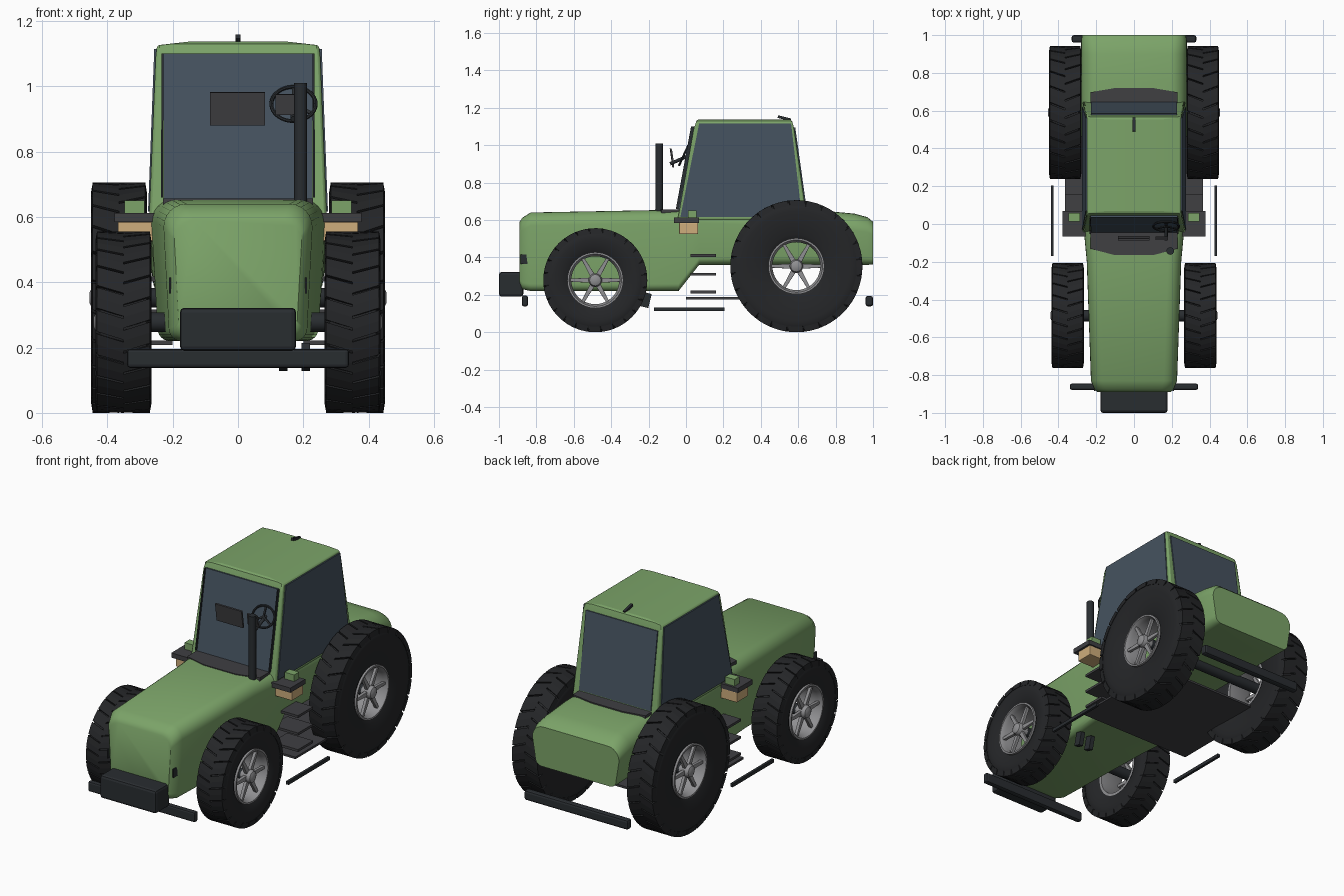
import bpy, bmesh
from math import sin, cos, pi, radians
from mathutils import Vector, Matrix

if "Cube" in bpy.data.objects:
    bpy.data.objects.remove(bpy.data.objects["Cube"])


def material(name, r, g, b):
    m = bpy.data.materials.new(name)
    m.diffuse_color = (r, g, b, 1)
    m.use_nodes = True
    m.node_tree.nodes["Principled BSDF"].inputs["Base Color"].default_value = m.diffuse_color
    return m


GREEN = material("green_paint", .20, .37, .14)
DARK = material("dark_rubber", .018, .019, .021)
BLACK = material("black_steel", .022, .026, .03)
GREY = material("grey_plastic", .05, .05, .055)
GLASS = material("tinted_glass", .06, .085, .115)
AMBER = material("amber_lamp", .62, .42, .2)
STEEL = material("rim_steel", .28, .28, .29)


def finish(name, bm, mat, mirror=False, bevel=0, smooth=None):
    bmesh.ops.recalc_face_normals(bm, faces=bm.faces)
    me = bpy.data.meshes.new(name)
    bm.to_mesh(me)
    bm.free()
    me.materials.append(mat)
    ob = bpy.data.objects.new(name, me)
    bpy.context.collection.objects.link(ob)
    bpy.context.view_layer.objects.active = ob
    for o in bpy.context.selected_objects:
        o.select_set(False)
    ob.select_set(True)
    if bevel:
        b = ob.modifiers.new("bevel", 'BEVEL')
        b.width, b.segments = bevel, 2
    if mirror:
        ob.modifiers.new("mirror", 'MIRROR').use_axis = (True, False, False)
    if smooth:
        bpy.ops.object.shade_smooth_by_angle(angle=radians(smooth))
    return ob


def add_box(bm, lo, hi, tilt=0):
    lo, hi = Vector(lo), Vector(hi)
    m = Matrix.Translation((lo + hi) / 2) @ Matrix.Rotation(radians(tilt), 4, 'X') @ Matrix.Diagonal((*(hi - lo), 1))
    bmesh.ops.create_cube(bm, size=1, matrix=m)


def box(name, lo, hi, mat, mirror=False, bevel=0, tilt=0):
    bm = bmesh.new()
    add_box(bm, lo, hi, tilt)
    return finish(name, bm, mat, mirror, bevel)


def loft(bm, rings, cap=True, loop=False):
    vs = [[bm.verts.new(p) for p in r] for r in rings]
    n = len(rings[0])
    pairs = list(zip(vs, vs[1:])) + ([(vs[-1], vs[0])] if loop else [])
    for a, b in pairs:
        for i in range(n):
            j = (i + 1) % n
            bm.faces.new((a[i], a[j], b[j], b[i]))
    if cap:
        bm.faces.new(vs[0])
        bm.faces.new(vs[-1])


def lathe(name, profile, cy, cz, mat, segs=40, loop=True, smooth=35):
    """Spin (radius, x) points about a wheel axle parallel to x."""
    bm = bmesh.new()
    rings = [[(x, cy + r * cos(2 * pi * i / segs), cz + r * sin(2 * pi * i / segs)) for i in range(segs)]
             for r, x in profile]
    loft(bm, rings, cap=not loop, loop=loop)
    return finish(name, bm, mat, True, smooth=smooth)


def rod(name, a, b, r, mat, segs=16):
    a, b = Vector(a), Vector(b)
    bm = bmesh.new()
    rot = (b - a).to_track_quat('Z', 'Y').to_matrix().to_4x4()
    bmesh.ops.create_cone(bm, cap_ends=True, segments=segs, radius1=r, radius2=r, depth=(b - a).length,
                          matrix=Matrix.Translation((a + b) / 2) @ rot)
    return finish(name, bm, mat, smooth=40)


def panel(name, corners, out, mat, mirror=False):
    """Thin slab over four corner points, thickened along 'out'."""
    bm = bmesh.new()
    o = Vector(out)
    loft(bm, [[Vector(c) - o for c in corners], [Vector(c) + o for c in corners]])
    return finish(name, bm, mat, mirror)


# Body shell: rounded sections along y
def section(y, w, zb, zt, r):
    pts = []
    for sx, sz, a0 in ((1, 1, 0), (-1, 1, 90), (-1, -1, 180), (1, -1, 270)):
        rr = r if sz > 0 else r * .55
        cz = zt - rr if sz > 0 else zb + rr
        k = 1 if sz > 0 else .93
        for i in range(7):
            a = radians(a0 + 15 * i)
            pts.append((sx * (w * k - rr) + rr * cos(a), y, cz + rr * sin(a)))
    return pts


bm = bmesh.new()
loft(bm, [section(*s) for s in (
    (-.89, .195, .25, .59, .06), (-.875, .21, .23, .612, .065), (-.83, .228, .22, .64, .07),
    (-.2, .25, .22, .652, .07), (-.04, .265, .22, .654, .07), (.07, .272, .36, .655, .07),
    (.75, .28, .36, .648, .09), (.9, .28, .36, .634, .09), (.97, .28, .36, .615, .08), (1, .275, .362, .59, .07))])
finish("body_shell", bm, GREEN, smooth=40)

# Cab: tapered shell with a slightly crowned roof
bm = bmesh.new()
loft(bm, [[(-w, y0, z), (w, y0, z), (w, y1, z), (-w, y1, z)] for w, y0, y1, z in (
    (.272, -.045, .648, .6), (.252, .042, .578, 1.09), (.248, .055, .568, 1.126), (.15, .06, .562, 1.137))])
finish("cab", bm, GREEN, bevel=.008, smooth=30)
panel("front_window", [(-.228, -.039, .65), (.228, -.039, .65), (.228, .043, 1.1), (-.228, .043, 1.1)],
      (0, -.008, .001), GLASS)
panel("rear_window", [(-.228, .637, .66), (.228, .637, .66), (.228, .576, 1.095), (-.228, .576, 1.095)],
      (0, .008, .001), GLASS)
panel("side_window", [(.2695, -.03, .617), (.2695, .62, .617), (.2505, .562, 1.115), (.2505, .07, 1.115)],
      (.006, 0, 0), GLASS, True)
panel("window_trim", [(.23, -.046, .66), (.236, -.046, .66), (.234, .035, 1.1), (.228, .035, 1.1)],
      (0, .008, 0), BLACK, True)


# Dark cowl strips where the cab meets the body, curved outer edge
for name, y0, y1, z in (("front_cowl", -.03, -.165, .652), ("rear_cowl", .63, .72, .65)):
    bm = bmesh.new()
    d = y1 - y0
    edge = [(.23, y0), (.23, y0 + .75 * d), (.1, y1), (-.1, y1), (-.23, y0 + .75 * d), (-.23, y0)]
    loft(bm, [[(x, y, z - .02) for x, y in edge], [(x, y, z + .005) for x, y in edge]])
    finish(name, bm, GREY)


# Wheels: tyre, tread lugs, rim, spokes and hub
def wheel(name, cy, R, x0, x1):
    b = R - .01
    lathe(name + "_tyre", [(.147, x0 + .02), (.17, x0 + .008), (R - .06, x0), (R - .025, x0 + .003), (b, x0 + .015),
                           (b, x1 - .015), (R - .025, x1 - .003), (R - .06, x1), (.17, x1 - .008),
                           (.147, x1 - .02)], cy, R, DARK, 48)
    bm = bmesh.new()
    n, mid = 24, (x0 + x1) / 2
    pitch = 2 * pi / n
    for side, xe in ((0, x0), (1, x1)):
        for k in range(n):
            a = (k + .5 * side) * pitch
            rings = []
            for r, x, sh in ((R - .03, xe, 0), (R, xe + (mid - xe) * .06, 0), (R, mid, .35), (R - .03, mid, .35)):
                rings.append([(x, cy + r * cos(t), R + r * sin(t))
                              for t in (a + sh * pitch, a + (sh + .45) * pitch, a + (sh + .9) * pitch)])
            v = [[bm.verts.new(p) for p in q] for q in rings]
            for i in range(4):
                for j in range(2):
                    bm.faces.new((v[i][j], v[i][j + 1], v[(i + 1) % 4][j + 1], v[(i + 1) % 4][j]))
            bm.faces.new([q[0] for q in v])
            bm.faces.new([q[2] for q in v])
    finish(name + "_tread", bm, DARK, True)
    lathe(name + "_rim", [(.15, x0 + .02), (.15, x1 - .006), (.14, x1 - .006), (.128, x1 - .03),
                          (.132, x0 + .02)], cy, R, STEEL)
    bm = bmesh.new()
    for k in range(6):
        m = Matrix.Translation((x1 - .03, cy, R)) @ Matrix.Rotation(k * pi / 3, 4, 'X')
        ring = [[m @ Vector((sx * .009, r, sz * w)) for sx, sz in ((-1, -1), (1, -1), (1, 1), (-1, 1))]
                for r, w in ((.02, .014), (.136, .008))]
        loft(bm, ring)
    finish(name + "_spokes", bm, STEEL, True, bevel=.002)
    lathe(name + "_hub", [(.036, x1 - .06), (.036, x1 - .015), (.03, x1 - .002), (.016, x1 + .005)],
          cy, R, STEEL, 24, loop=False)
    rod(name + "_axle", (-x1 + .05, cy, R), (x1 - .05, cy, R), .03, BLACK)


wheel("front_wheel", -.485, .278, .265, .437)
wheel("rear_wheel", .59, .353, .279, .45)

# Front weight, bumpers, grille slits
box("front_weight", (-.178, -1, .19), (.178, -.87, .322), BLACK, bevel=.014)
box("front_bumper", (-.34, -.878, .138), (.34, -.845, .196), BLACK, bevel=.01)
box("rear_bumper", (-.33, .96, .138), (.33, 1.0, .194), BLACK, bevel=.012)
box("grille_slit", (.205, -.885, .365), (.211, -.82, .415), BLACK, True)

# Side lamps on brackets
box("lamp_bracket", (.25, -.065, .585), (.378, .07, .612), GREY, True)
box("side_lamp", (.26, -.037, .525), (.368, .065, .585), AMBER, True, .004)
box("lamp_cap", (.287, .012, .612), (.348, .057, .65), GREEN, True)

# Steps, belly plate, side rails, pedals
bm = bmesh.new()
for z in (.215, .31, .41):
    add_box(bm, (.2, .023, z - .007), (.365, .16, z + .007))
finish("side_steps", bm, GREY, True)
box("belly_plate", (-.365, 0, .176), (.365, .65, .188), GREY)
box("side_rail", (.425, -.17, .113), (.44, .205, .132), BLACK, True)
bm = bmesh.new()
for x in (.138, .208):
    add_box(bm, (x - .013, -.235, .133), (x + .013, -.192, .21), -14)
finish("pedals", bm, BLACK)

# Exhaust stack, roof antenna, dashboard screen
rod("exhaust_stack", (.192, -.143, .63), (.192, -.143, 1.01), .02, BLACK)
box("roof_antenna", (-.007, .49, 1.137), (.007, .562, 1.151), BLACK, tilt=-14)
box("dash_screen", (-.085, -.08, .88), (.083, -.07, .982), GREY, tilt=8)
box("side_screen", (.115, -.08, .912), (.18, -.07, .976), GREY, tilt=8)

# Steering wheel: ring, spokes and column
bm = bmesh.new()
axis = Matrix.Translation((.17, -.012, .946)) @ Matrix.Rotation(radians(-65), 4, 'X').inverted()
rings = []
for i in range(32):
    a = 2 * pi * i / 32
    rings.append([axis @ Vector(((.068 + .006 * cos(t)) * cos(a), (.058 + .006 * cos(t)) * sin(a), .006 * sin(t)))
                  for t in [k * pi / 4 for k in range(8)]])
loft(bm, rings, cap=False, loop=True)
for k in range(3):
    m = axis @ Matrix.Rotation(k * 2 * pi / 3 + pi / 2, 4, 'Z') @ Matrix.Translation((.031, 0, 0))
    bmesh.ops.create_cube(bm, size=1, matrix=m @ Matrix.Diagonal((.062, .01, .006, 1)))
finish("steering_wheel", bm, BLACK, smooth=40)
rod("steering_column", (.17, -.085, .9), (.17, .01, .942), .009, BLACK, 12)
